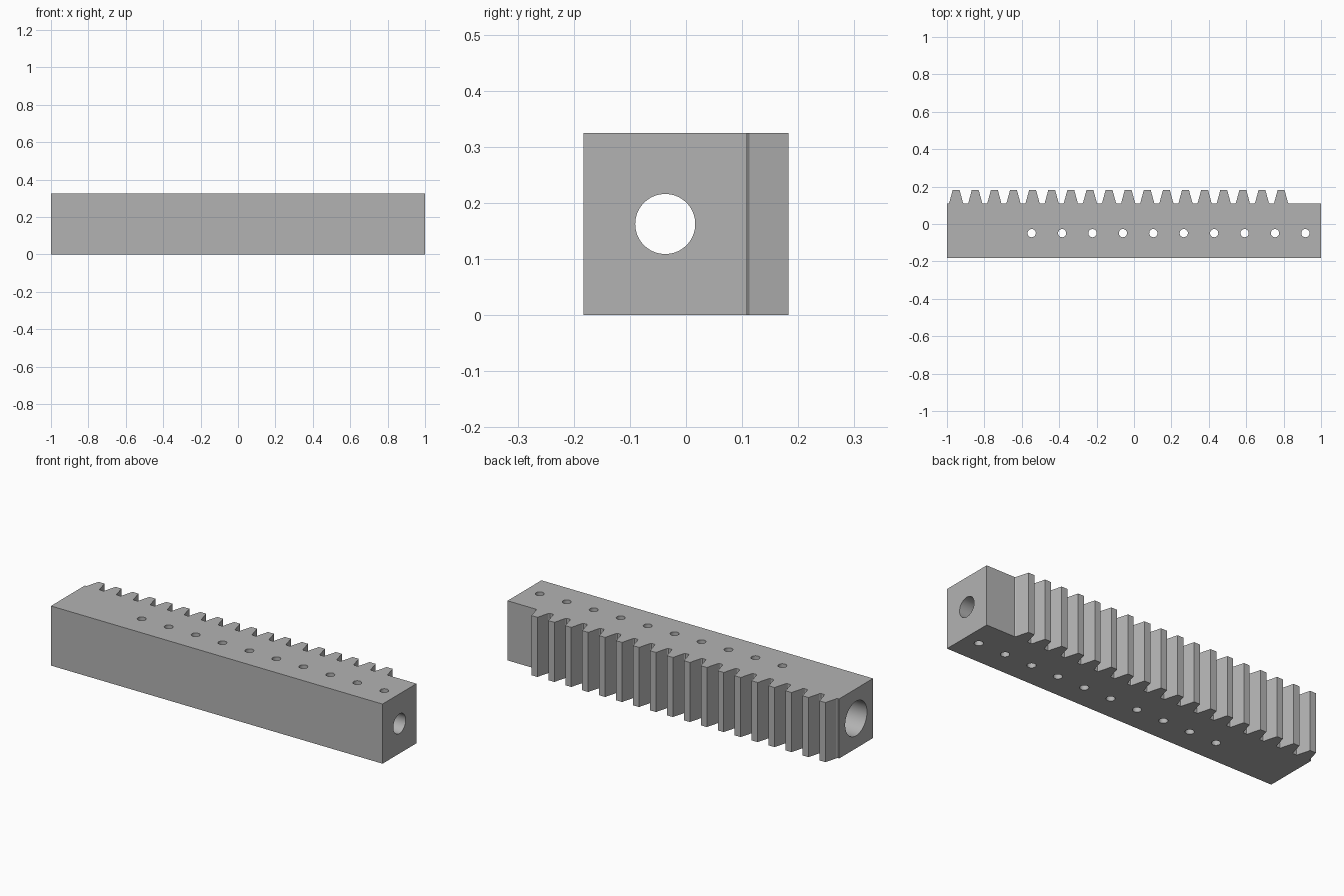
import bpy, bmesh
from math import radians
from mathutils import Matrix, Vector

cube = bpy.data.objects.get("Cube")
if cube:
    bpy.data.objects.remove(cube, do_unlink=True)

HEIGHT = 0.325
FRONT, ROOT, TIP = -0.183, 0.109, 0.183
BORE_Y = (FRONT + ROOT) / 2

steel = bpy.data.materials.new("grey steel")
steel.use_nodes = True
steel.diffuse_color = (0.45, 0.45, 0.45, 1)
steel.node_tree.nodes["Principled BSDF"].inputs["Base Color"].default_value = (0.45, 0.45, 0.45, 1)


def new_object(name, bm):
    bmesh.ops.recalc_face_normals(bm, faces=bm.faces)
    mesh = bpy.data.meshes.new(name)
    bm.to_mesh(mesh)
    bm.free()
    mesh.materials.append(steel)
    obj = bpy.data.objects.new(name, mesh)
    bpy.context.collection.objects.link(obj)
    return obj


def cut_cylinder(target, start, end, radius, segments):
    """Bore a round hole between two points."""
    start, end = Vector(start), Vector(end)
    axis = end - start
    turn = axis.to_track_quat('Z', 'Y').to_matrix().to_4x4()
    bm = bmesh.new()
    bmesh.ops.create_cone(bm, cap_ends=True, segments=segments, radius1=radius, radius2=radius,
                          depth=axis.length, matrix=Matrix.Translation((start + end) / 2) @ turn)
    cutter = new_object("hole_cutter", bm)
    cutter.hide_render = True
    mod = target.modifiers.new("hole", 'BOOLEAN')
    mod.operation = 'DIFFERENCE'
    mod.solver = 'EXACT'
    mod.object = cutter
    bpy.ops.object.modifier_apply(modifier=mod.name)
    bpy.data.objects.remove(cutter, do_unlink=True)


# Bar outline with teeth along the back, small relief at each root
TEETH, PITCH, FIRST = 18, 0.1022, -0.951
tooth = [(-0.041, ROOT), (-0.037, ROOT + 0.004), (-0.018, TIP),
         (0.018, TIP), (0.037, ROOT + 0.004), (0.041, ROOT)]
outline = [(1, ROOT), (1, FRONT), (-1, FRONT), (-1, ROOT)]
for i in range(TEETH):
    outline += [(FIRST + i * PITCH + x, y) for x, y in tooth]

bm = bmesh.new()
base = bm.faces.new([bm.verts.new((x, y, 0)) for x, y in outline])
raised = bmesh.ops.extrude_face_region(bm, geom=[base])["geom"]
bmesh.ops.translate(bm, vec=(0, 0, HEIGHT),
                    verts=[v for v in raised if isinstance(v, bmesh.types.BMVert)])
rack = new_object("toothed_rack", bm)
bpy.context.view_layer.objects.active = rack
rack.select_set(True)

# Lengthwise bore, with a wider bore at the toothed end
mid = HEIGHT / 2
cut_cylinder(rack, (-1.1, BORE_Y, mid), (1.1, BORE_Y, mid), 0.0535, 64)
cut_cylinder(rack, (-1.1, BORE_Y, mid), (-0.63, BORE_Y, mid), 0.094, 64)

# Row of vertical cross holes
for i in range(10):
    x = -0.547 + i * 0.1626
    cut_cylinder(rack, (x, -0.049, -0.1), (x, -0.049, HEIGHT + 0.1), 0.022, 32)

bpy.ops.object.shade_smooth_by_angle(angle=radians(20))
